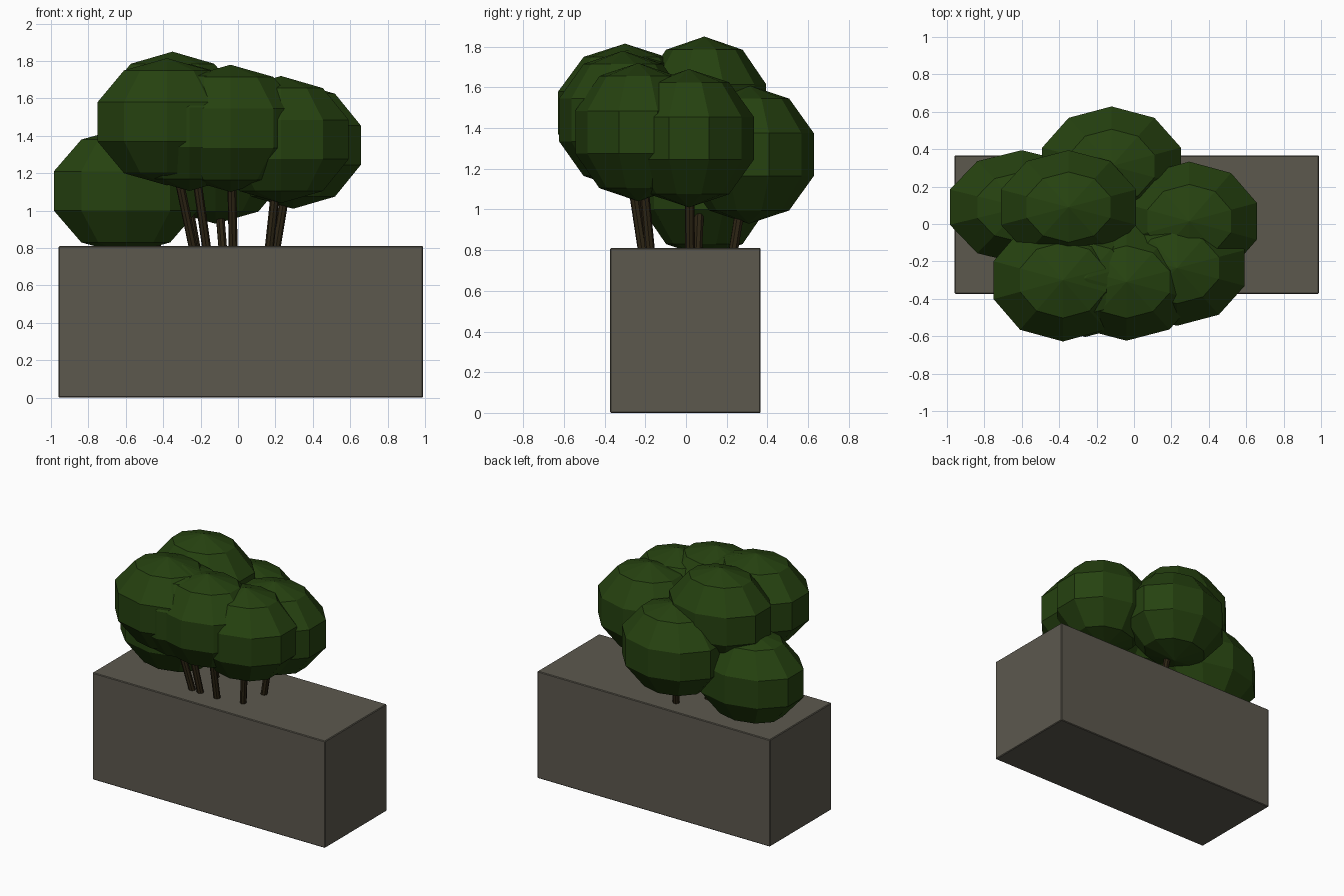
import bpy
from mathutils import Vector

if "Cube" in bpy.data.objects:
    bpy.data.objects.remove(bpy.data.objects["Cube"])


def material(name, rgb):
    m = bpy.data.materials.new(name)
    m.diffuse_color = (*rgb, 1)
    m.use_nodes = True
    m.node_tree.nodes["Principled BSDF"].inputs["Base Color"].default_value = m.diffuse_color
    return m


STONE = material("grey_stone", (0.107, 0.098, 0.076))
LEAF = material("dark_green", (0.019, 0.054, 0.005))
BARK = material("dark_bark", (0.026, 0.018, 0.007))

# Planter block with a tiny bevel
TOP = 0.81
bpy.ops.mesh.primitive_cube_add(size=1, location=(0.015, -0.003, TOP / 2))
planter = bpy.context.object
planter.name = "planter"
planter.scale = (1.95, 0.74, TOP)
bpy.ops.object.transform_apply(location=False, rotation=False, scale=True)
planter.data.materials.append(STONE)
bevel = planter.modifiers.new("edge", 'BEVEL')
bevel.width = 0.005
bevel.segments = 1


def foliage(name, centre, sx, sy):
    """Low-poly crown: flattened sphere with ten sides."""
    bpy.ops.mesh.primitive_uv_sphere_add(segments=10, ring_count=5, radius=1, location=centre)
    o = bpy.context.object
    o.name = name + "_foliage"
    o.scale = (sx, sy, 0.34)
    o.data.materials.append(LEAF)


def trunk(name, base, centre):
    """Thin trunk leaning outwards from the planter into the crown."""
    a, b = Vector((*base, TOP - 0.03)), Vector(centre)
    d = b - a
    bpy.ops.mesh.primitive_cylinder_add(vertices=8, radius=0.024, depth=d.length,
                                        location=(a + b) / 2)
    o = bpy.context.object
    o.name = name + "_trunk"
    o.rotation_euler = d.to_track_quat('Z', 'Y').to_euler()
    o.data.materials.append(BARK)


# name, crown centre, crown half widths, trunk foot
trees = [
    ("left", (-0.60, 0.09, 1.105), 0.425, 0.32, (-0.42, 0.06)),
    ("tall", (-0.35, 0.09, 1.51), 0.40, 0.32, (-0.22, 0.055)),
    ("front_left", (-0.38, -0.30, 1.475), 0.41, 0.345, (-0.235, -0.20)),
    ("front_inner", (-0.26, -0.29, 1.445), 0.40, 0.33, (-0.165, -0.205)),
    ("front_middle", (-0.04, -0.31, 1.44), 0.41, 0.33, (-0.025, -0.21)),
    ("front_right", (0.23, -0.235, 1.38), 0.40, 0.325, (0.165, -0.175)),
    ("right", (0.295, 0.015, 1.35), 0.40, 0.335, (0.20, 0.02)),
    ("back", (-0.12, 0.31, 1.27), 0.41, 0.335, (-0.08, 0.23)),
]
for name, centre, sx, sy, foot in trees:
    foliage(name, centre, sx, sy)
    trunk(name, foot, centre)
